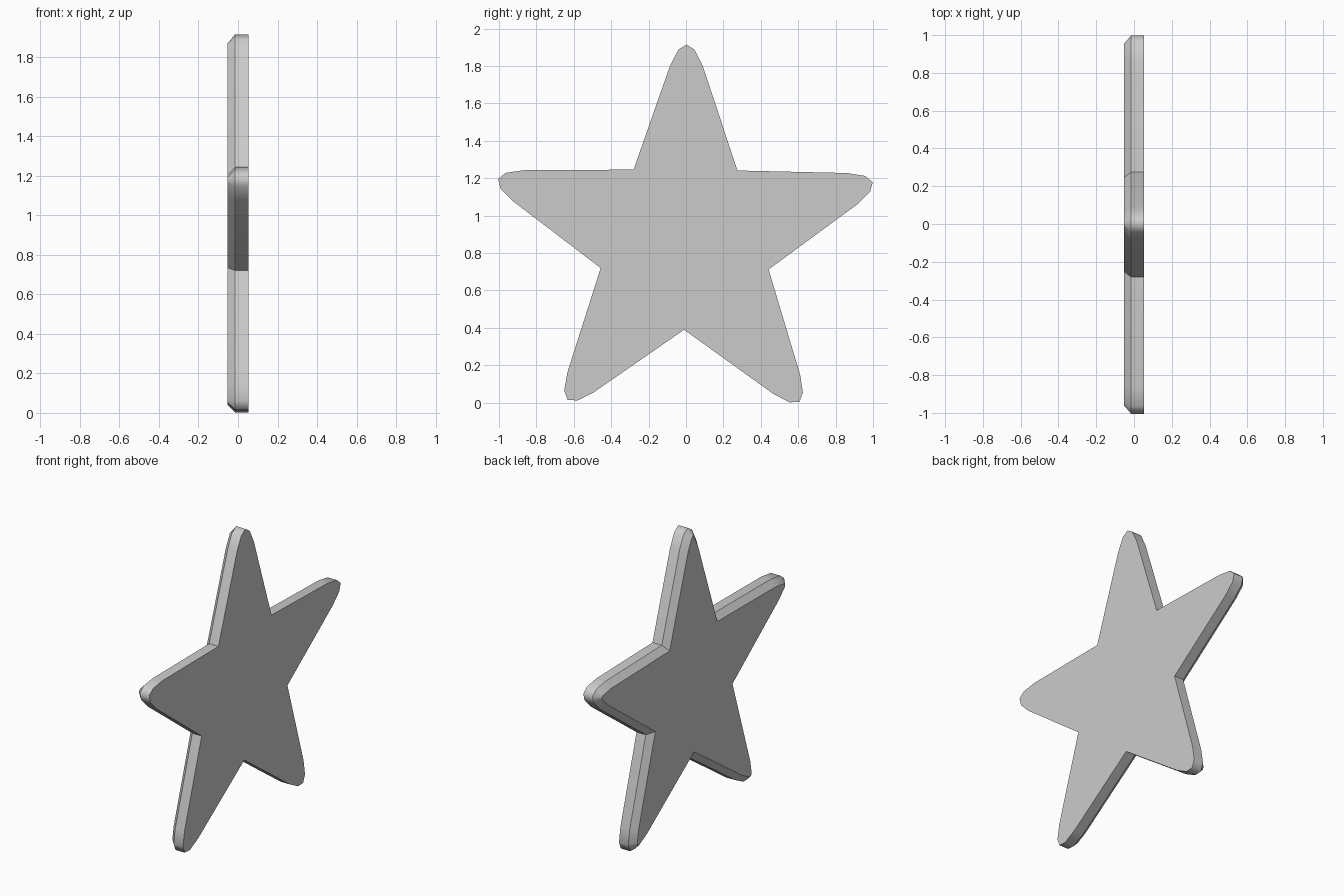
import bpy, bmesh
from math import sin, cos, radians
from mathutils import Vector

if "Cube" in bpy.data.objects:
    bpy.data.objects.remove(bpy.data.objects["Cube"])

CENTRE = Vector((-0.006, 0.862))
# one rounded arm: (along the arm, across the arm); last point is the notch tip
ARM = [(0.938, 0.088), (1.025, 0.044), (1.053, 0.0), (1.025, -0.044), (0.938, -0.088)]
NOTCH_R = 0.472
NOTCH_EVERY = len(ARM) + 1


def polar(angle, along, across=0.0):
    c, s = cos(angle), sin(angle)
    return CENTRE + Vector((along * c - across * s, along * s + across * c))


# star outline in (y, z), clockwise
outline = []
for k in range(5):
    a = radians(89.5 - 72 * k)
    outline += [polar(a, r, t) for r, t in ARM]
    outline.append(polar(a - radians(36), NOTCH_R))


def inset(points, d):
    """Mitred inward offset of a clockwise outline."""
    result = []
    for i, p in enumerate(points):
        e1 = (p - points[i - 1]).normalized()
        e2 = (points[(i + 1) % len(points)] - p).normalized()
        n1, n2 = Vector((e1.y, -e1.x)), Vector((e2.y, -e2.x))
        result.append(p + (n1 + n2) * d / (1 + n1.dot(n2)))
    return result


# plate: straight sides, then a chamfer on the -x side
bm = bmesh.new()
rings = []
for x, d in ((0.053, 0.0), (-0.015, 0.0), (-0.053, 0.039)):
    rings.append([bm.verts.new((x, p.x, p.y)) for p in inset(outline, d)])
n = len(outline)
bm.faces.new(rings[0])
bm.faces.new(rings[-1])
smooth_edges = []
for lower, upper in zip(rings, rings[1:]):
    for i in range(n):
        j = (i + 1) % n
        bm.faces.new((lower[i], lower[j], upper[j], upper[i]))
    # rounded arm ends shade smoothly, notches stay crisp
    smooth_edges += [bm.edges.get((lower[i], upper[i])) for i in range(n)
                     if i % NOTCH_EVERY != NOTCH_EVERY - 1]
bmesh.ops.recalc_face_normals(bm, faces=bm.faces)
for f in bm.faces:
    f.smooth = True
for e in bm.edges:
    e.smooth = False
for e in smooth_edges:
    e.smooth = True

mesh = bpy.data.meshes.new("star_plate")
bm.to_mesh(mesh)
bm.free()
star = bpy.data.objects.new("star_plate", mesh)
bpy.context.collection.objects.link(star)
